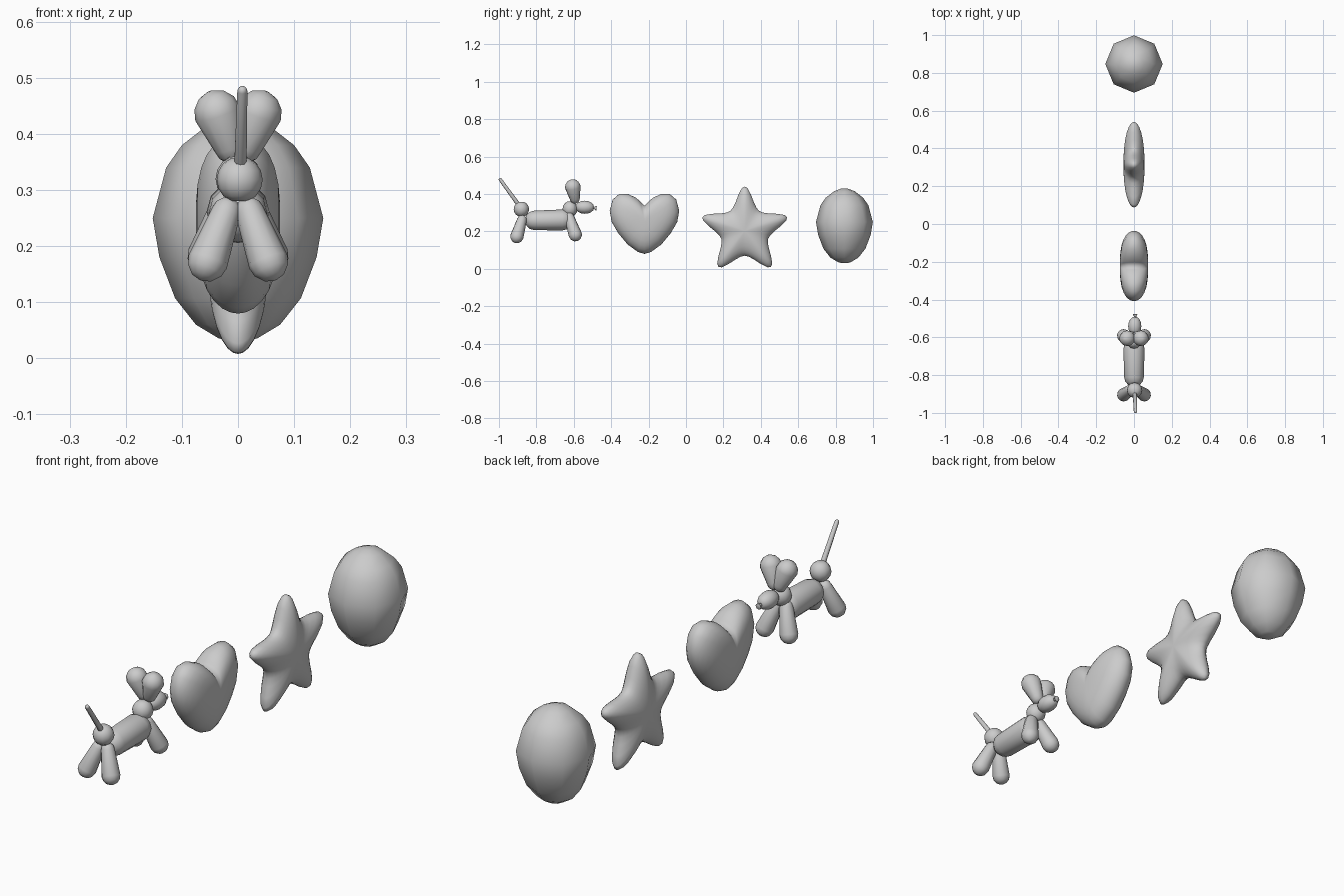
import bpy, bmesh, math
from mathutils import Vector

if "Cube" in bpy.data.objects:
    bpy.data.objects.remove(bpy.data.objects["Cube"])


def finish(bm, name):
    bmesh.ops.remove_doubles(bm, verts=bm.verts, dist=1e-5)
    bmesh.ops.recalc_face_normals(bm, faces=bm.faces)
    me = bpy.data.meshes.new(name)
    bm.to_mesh(me)
    bm.free()
    me.shade_smooth()
    ob = bpy.data.objects.new(name, me)
    bpy.context.collection.objects.link(ob)
    return ob


def skin(name, rings, start, end):
    """Closed surface through equal-length rings, capped by two poles."""
    bm = bmesh.new()
    loops = [[bm.verts.new(p) for p in r] for r in rings]
    n = len(loops[0])
    a, b = bm.verts.new(start), bm.verts.new(end)
    for i in range(n):
        j = (i + 1) % n
        bm.faces.new((a, loops[0][j], loops[0][i]))
        bm.faces.new((b, loops[-1][i], loops[-1][j]))
        for r, s in zip(loops, loops[1:]):
            bm.faces.new((r[i], r[j], s[j], s[i]))
    return finish(bm, name)


def tube(name, p0, p1, profile, sides=12):
    """Revolve (fraction along axis, radius) pairs about the line p0-p1."""
    p0, p1 = Vector(p0), Vector(p1)
    d = p1 - p0
    u = d.cross(Vector((0, 1, 0) if abs(d.normalized().y) < .9 else (0, 0, 1))).normalized()
    v = d.normalized().cross(u)
    rings = [[p0 + d * t + r * (u * math.cos(k * math.tau / sides) + v * math.sin(k * math.tau / sides))
              for k in range(sides)] for t, r in profile]
    return skin(name, rings, p0 + d * profile[0][0], p0 + d * profile[-1][0])


def sausage(name, p0, p1, r0, r1, sides=12):
    """Tapered capsule whose rounded ends stop at p0 and p1."""
    length = (Vector(p1) - Vector(p0)).length
    angles = [math.radians(a) for a in (8, 35, 62, 90)]
    prof = [(r0 * (1 - math.cos(a)) / length, r0 * math.sin(a)) for a in angles]
    prof += [(1 - r1 * (1 - math.cos(a)) / length, r1 * math.sin(a)) for a in reversed(angles)]
    return tube(name, p0, p1, prof, sides)


def ball(name, p0, p1, r, sides=12):
    """Ellipsoid with poles p0 and p1."""
    prof = [((1 - math.cos(a)) / 2, r * math.sin(a)) for a in (math.pi * k / 8 for k in range(1, 8))]
    return tube(name, p0, p1, prof, sides)


def puff(name, outline, centre, thick, power):
    """Inflate a flat (y, z) outline into a foil balloon."""
    cy, cz = centre
    scales = [.2, .4, .6, .75, .87, .95, .99]
    levels = [(s, -1) for s in scales] + [(1, 0)] + [(s, 1) for s in reversed(scales)]
    rings = [[(side * thick * (1 - s ** power) ** .5, cy + y * s, cz + z * s) for y, z in outline]
             for s, side in levels]
    return skin(name, rings, (-thick, cy, cz), (thick, cy, cz))


# Round balloon: eight-sided egg
egg = [(.032, .02), (.036, .035), (.06, .075), (.107, .112), (.18, .14), (.25, .152),
       (.34, .128), (.38, .1), (.415, .055), (.428, .02)]
tube("round_balloon", (0, .847, 0), (0, .847, 1), egg, 8)

# Star balloon
arm = [(0, .238), (4, .229), (10, .196), (18, .16), (27, .139), (36, .132)]
half = arm + [(72 - a, r) for a, r in arm[-2:0:-1]]
star = []
for k in range(5):
    for a, r in half:
        t = math.radians(k * 72 + a)
        star.append((r * math.sin(t), r * math.cos(t)))
puff("star_balloon", star, (.314, .202), .056, 2.2)

# Heart balloon
right = [(0, .337), (.02, .357), (.045, .38), (.09, .4), (.135, .4), (.17, .37), (.186, .31), (.175, .25),
         (.14, .19), (.09, .13), (.035, .09), (0, .08)]
right = [(y, z - .25) for y, z in right]
heart = right + [(-y, z) for y, z in right[-2:0:-1]]
puff("heart_balloon", heart, (-.222, .25), .075, 2.8)

# Balloon dog: body, rump and tail
sausage("dog_body", (0, -.862, .258), (0, -.605, .262), .052, .056)
ball("dog_rump", (.003, -.88, .277), (.003, -.88, .36), .041)
sausage("dog_tail", (.004, -.89, .335), (.008, -.998, .484), .011, .009, 8)

# Legs and ears, mirrored left and right
for side, s in (("left", -1), ("right", 1)):
    sausage("hind_leg_" + side, (s * .012, -.87, .285), (s * .066, -.914, .14), .026, .036)
    sausage("front_leg_" + side, (s * .012, -.632, .3), (s * .066, -.581, .15), .026, .036)
    sausage("ear_" + side, (s * .006, -.59, .35), (s * .05, -.612, .476), .027, .042)

# Neck, snout and knotted nose
ball("dog_neck", (0, -.622, .278), (0, -.618, .362), .04)
ball("dog_snout", (.003, -.592, .33), (.005, -.49, .328), .035)
tube("nose_knot", (.006, -.498, .326), (.006, -.478, .324), [(0, .008), (.5, .006), (.9, .013), (1, .011)], 8)
